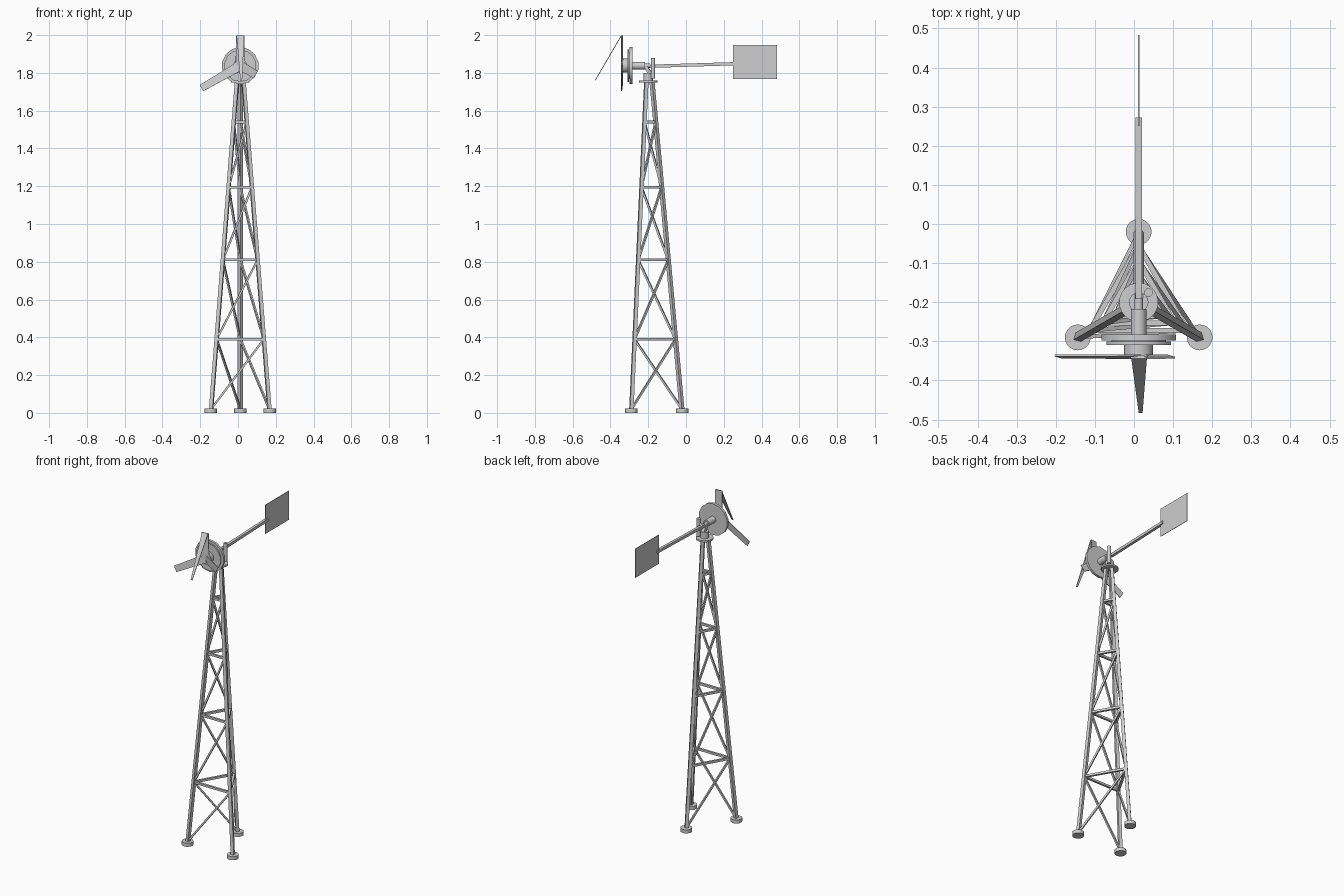
import bpy, bmesh, math
from mathutils import Vector, Matrix

if "Cube" in bpy.data.objects:
    bpy.data.objects.remove(bpy.data.objects["Cube"])

CX, CY = 0.012, -0.2         # tower axis
HUB_Z = 1.838                # rotor axis height
LEG_TOP = 1.755

steel = bpy.data.materials.new("galvanised grey")
steel.diffuse_color = (0.62, 0.62, 0.62, 1)
steel.use_nodes = True
steel.node_tree.nodes["Principled BSDF"].inputs["Base Color"].default_value = steel.diffuse_color


def finish(name, bm, smooth=False):
    bmesh.ops.recalc_face_normals(bm, faces=bm.faces)
    me = bpy.data.meshes.new(name)
    bm.to_mesh(me)
    bm.free()
    me.materials.append(steel)
    ob = bpy.data.objects.new(name, me)
    bpy.context.collection.objects.link(ob)
    if smooth:
        bpy.ops.object.select_all(action='DESELECT')
        ob.select_set(True)
        bpy.context.view_layer.objects.active = ob
        bpy.ops.object.shade_smooth_by_angle(angle=math.radians(35))
    return ob


def add_bar(bm, a, b, r, sides=4, out=None, phase=0.0):
    """Prism from a to b; an edge points along 'out', turned by phase."""
    a, b = Vector(a), Vector(b)
    z = (b - a).normalized()
    out = Vector(out) if out else Vector((0, 0, 1))
    if abs(z.dot(out.normalized())) > 0.98:
        out = Vector((1, 0, 0))
    x = (out - z * out.dot(z)).normalized()
    y = z.cross(x)
    rings = []
    for p in (a, b):
        rings.append([bm.verts.new(p + r * (x * math.cos(t) + y * math.sin(t)))
                      for t in (phase + 2 * math.pi * i / sides for i in range(sides))])
    for i in range(sides):
        j = (i + 1) % sides
        bm.faces.new((rings[0][i], rings[0][j], rings[1][j], rings[1][i]))
    bm.faces.new(rings[0])
    bm.faces.new(rings[1])


def bar(name, a, b, r, sides=4, out=None, phase=0.0):
    bm = bmesh.new()
    add_bar(bm, a, b, r, sides, out, phase)
    return finish(name, bm, sides > 7)


def plate(name, outline, normal, thickness):
    """Thin plate around a planar outline."""
    bm = bmesh.new()
    n = Vector(normal).normalized() * thickness / 2
    lo = [bm.verts.new(Vector(p) - n) for p in outline]
    hi = [bm.verts.new(Vector(p) + n) for p in outline]
    for i in range(len(lo)):
        j = (i + 1) % len(lo)
        bm.faces.new((lo[i], lo[j], hi[j], hi[i]))
    bm.faces.new(lo)
    bm.faces.new(hi)
    return finish(name, bm)


ANGLES = [math.radians(d) for d in (90, 210, 330)]
FLAT = math.pi / 4           # turns a square bar flat side up


def leg_point(k, z):
    """Centre line of leg k at height z."""
    r = 0.18 + (0.02 - 0.18) * z / LEG_TOP
    a = ANGLES[k % 3]
    return Vector((CX + r * math.cos(a), CY + r * math.sin(a), z))


# Legs and round footings
for k, a in enumerate(ANGLES):
    p = leg_point(k, 0)
    bar(f"footing_{k + 1}", p, p + Vector((0, 0, 0.022)), 0.033, 20)
    bar(f"leg_{k + 1}", leg_point(k, 0.015), leg_point(k, LEG_TOP), 0.0135, 4,
        (math.cos(a), math.sin(a), 0))

# Horizontal rails, and one diagonal brace per bay on each side
levels = [0.02, 0.39, 0.81, 1.195, 1.54]
rails, braces = bmesh.new(), bmesh.new()
for k in range(3):
    for z in levels[1:]:
        add_bar(rails, leg_point(k, z), leg_point(k + 1, z), 0.0095, phase=FLAT)
    for z0, z1 in zip(levels, levels[1:]):
        add_bar(braces, leg_point(k, z0), leg_point(k + 1, z1), 0.0075, phase=FLAT)
finish("rails", rails)
finish("diagonal_braces", braces)

# Tower head: platform, turning post, furling rod, yoke
bar("platform", (CX, CY, 1.75), (CX, CY, 1.76), 0.05, 24)
bar("turning_post", (CX, CY, 1.755), (CX, CY, 1.80), 0.025, 16)
bar("furling_rod", (0.037, -0.175, 1.77), (0.037, -0.175, 1.88), 0.011, 12)
bar("yoke", (CX, -0.185, 1.79), (CX, -0.215, 1.835), 0.014, 4, (1, 1, 0))

# Tail boom and vane
bar("tail_boom", (CX, -0.19, 1.835), (CX, 0.272, 1.849), 0.012, 4, phase=FLAT)
plate("tail_vane", [(CX, 0.25, 1.767), (CX, 0.483, 1.767),
                    (CX, 0.483, 1.947), (CX, 0.25, 1.947)], (1, 0, 0), 0.003)


# Generator: shaft housing, discs, hub along the rotor axis
def axial(name, y0, y1, r, sides):
    bar(name, (CX, y0, HUB_Z), (CX, y1, HUB_Z), r, sides)


axial("shaft_housing", -0.217, -0.284, 0.02, 16)
axial("shaft", -0.19, -0.22, 0.011, 12)
axial("main_disc", -0.283, -0.298, 0.098, 14)
axial("spacer", -0.298, -0.302, 0.07, 16)
axial("front_disc", -0.301, -0.309, 0.085, 14)
axial("hub", -0.306, -0.335, 0.037, 16)


# Blades: full, broken stub, and a snapped one with hanging tip
def blade(name, degrees, length, root_w, tip_w):
    d = Vector((math.cos(math.radians(degrees)), 0, math.sin(math.radians(degrees))))
    s = Vector((-d.z, 0, d.x))
    s = Matrix.Rotation(math.radians(8), 3, d) @ s
    c = Vector((CX, -0.339, HUB_Z))
    pts = [c - s * root_w / 2, c + d * length - s * tip_w / 2,
           c + d * length + s * tip_w / 2, c + s * root_w / 2]
    plate(name, pts, d.cross(s), 0.005)


blade("left_blade", 210, 0.237, 0.05, 0.038)
blade("broken_stub", 330, 0.095, 0.05, 0.042)
blade("snapped_blade", 90, 0.161, 0.05, 0.042)
plate("hanging_blade_tip",
      [(CX - 0.019, -0.342, 1.998), (CX + 0.021, -0.342, 1.998),
       (CX + 0.01, -0.481, 1.76), (CX, -0.481, 1.76)],
      (0, -0.865, 0.5), 0.004)
